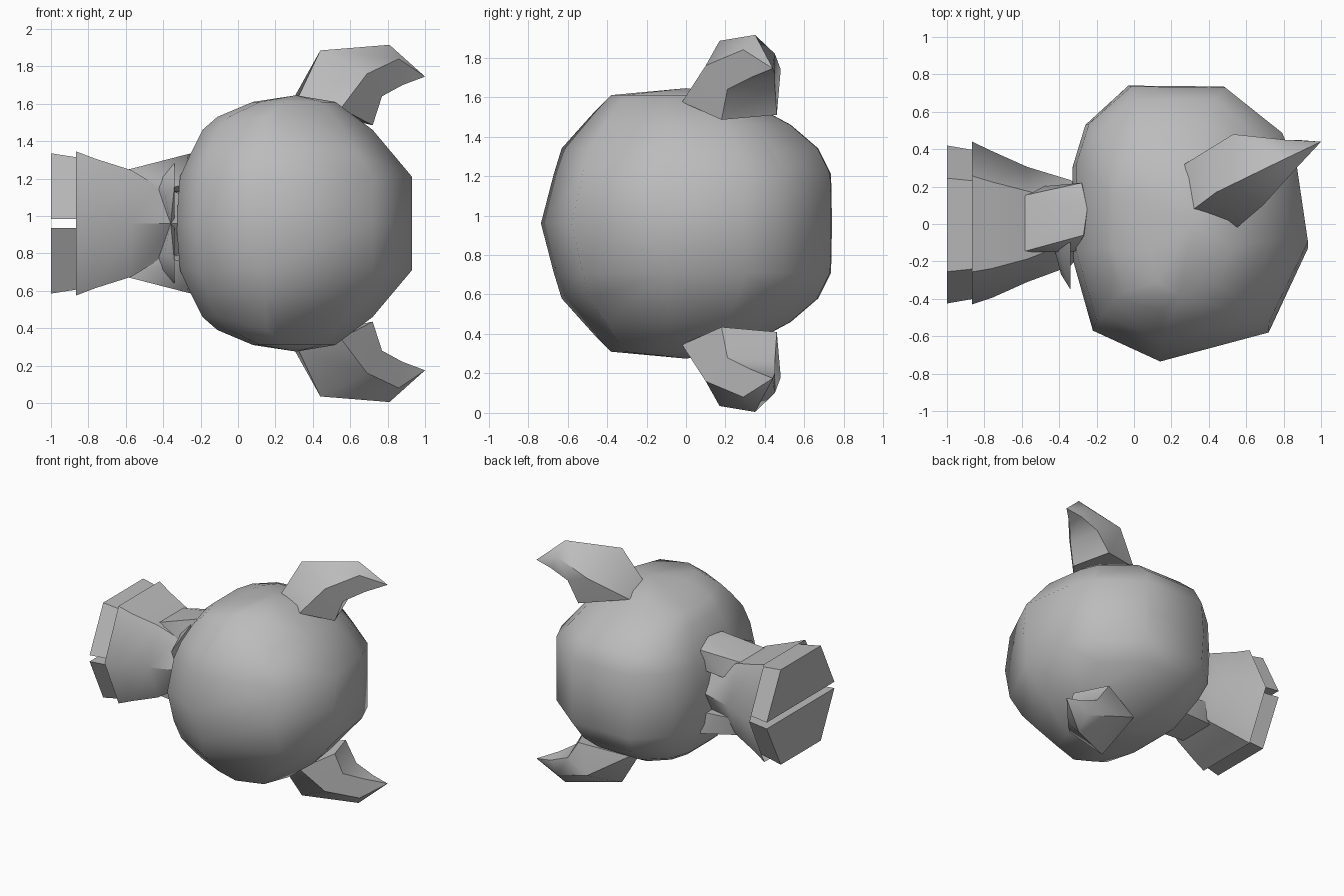
import bpy, bmesh, math

if "Cube" in bpy.data.objects:
    bpy.data.objects.remove(bpy.data.objects["Cube"])

MID = 0.96  # height of the mirror plane
grey = bpy.data.materials.new("plain_grey")
grey.diffuse_color = (0.5, 0.5, 0.5, 1)
grey.use_nodes = True
grey.node_tree.nodes["Principled BSDF"].inputs["Base Color"].default_value = grey.diffuse_color


def finish(name, bm, angle=50):
    bmesh.ops.recalc_face_normals(bm, faces=bm.faces)
    me = bpy.data.meshes.new(name)
    bm.to_mesh(me)
    bm.free()
    ob = bpy.data.objects.new(name, me)
    bpy.context.collection.objects.link(ob)
    me.materials.append(grey)
    bpy.ops.object.select_all(action='DESELECT')
    bpy.context.view_layer.objects.active = ob
    ob.select_set(True)
    bpy.ops.object.shade_smooth_by_angle(angle=math.radians(angle))
    return ob


def hull(name, pts, angle=50):
    bm = bmesh.new()
    for x, y, dz in pts:
        bm.verts.new((x, y, MID + dz))
    res = bmesh.ops.convex_hull(bm, input=bm.verts)
    loose = {v for v in res["geom_interior"] + res["geom_unused"]
             if isinstance(v, bmesh.types.BMVert)}
    bmesh.ops.delete(bm, geom=list(loose), context='VERTS')
    bmesh.ops.dissolve_limit(bm, angle_limit=math.radians(2),
                             verts=bm.verts, edges=bm.edges)
    return finish(name, bm, angle)


def loft(name, rings, tip=None, cap_start=False, cap_end=False, angle=50):
    bm = bmesh.new()
    vr = [[bm.verts.new((x, y, MID + dz)) for x, y, dz in r] for r in rings]
    n = len(vr[0])
    for a, b in zip(vr, vr[1:]):
        for i in range(n):
            j = (i + 1) % n
            bm.faces.new((a[i], a[j], b[j], b[i]))
    if cap_start:
        bm.faces.new(vr[0])
    if cap_end:
        bm.faces.new(vr[-1])
    if tip:
        t = bm.verts.new((tip[0], tip[1], MID + tip[2]))
        for i in range(n):
            bm.faces.new((vr[-1][i], vr[-1][(i + 1) % n], t))
    return finish(name, bm, angle)


def flip(pts, s):
    return [(x, y, s * dz) for x, y, dz in pts]


# Round head: one outline fitted into a box at each level
outline = [(0.14, -0.735), (-0.22, -0.57), (-0.33, -0.18), (-0.33, 0.3),
           (-0.26, 0.53), (-0.03, 0.74), (0.48, 0.735), (0.79, 0.48),
           (0.87, 0.29), (0.93, -0.13), (0.72, -0.58)]
levels = [(0.0, -0.33, 0.93, -0.735, 0.74), (0.25, -0.31, 0.93, -0.67, 0.735),
          (0.38, -0.25, 0.81, -0.63, 0.67), (0.5, -0.19, 0.72, -0.52, 0.53),
          (0.57, -0.11, 0.60, -0.46, 0.40), (0.65, 0.08, 0.52, -0.38, 0.25)]
pts = [(0.31, 0.0, 0.685), (0.31, 0.0, -0.685)]
for dz, x0, x1, y0, y1 in levels:
    for x, y in outline:
        px = x0 + (x + 0.33) / 1.26 * (x1 - x0)
        py = y0 + (y + 0.735) / 1.475 * (y1 - y0)
        pts += [(px, py, dz), (px, py, -dz)]
hull("head", pts, 60)

# Bent horns
base = [(0.55, -0.02, 0.615), (0.72, 0.18, 0.525), (0.62, 0.46, 0.55),
        (0.27, 0.32, 0.62), (0.32, 0.08, 0.67)]
bend = [(0.69, 0.10, 0.80), (0.77, 0.21, 0.68), (0.72, 0.45, 0.70),
        (0.53, 0.48, 0.78), (0.44, 0.17, 0.925)]
neck = [(0.86, 0.29, 0.88), (0.88, 0.33, 0.74), (0.87, 0.45, 0.76),
        (0.81, 0.45, 0.86), (0.81, 0.35, 0.955)]
for side, s in (("upper", 1), ("lower", -1)):
    loft(side + "_horn", [flip(r, s) for r in (base, bend, neck)],
         tip=(1.0, 0.44, s * 0.785), cap_start=True)


# Six-sided coat, open at the hem
def hexagon(x, y0, y1, h, nose=0.0):
    w = y1 - y0
    a, b = y0 + 0.2 * w, y1 - 0.21 * w
    return [(x + nose, y0, 0), (x, a, h), (x, b, h),
            (x + nose, y1, 0), (x, b, -h), (x, a, -h)]


loft("coat", [hexagon(-0.78, -0.36, 0.36, 0.33), hexagon(-0.865, -0.43, 0.44, 0.385),
              hexagon(-0.76, -0.395, 0.39, 0.345), hexagon(-0.57, -0.31, 0.305, 0.285),
              hexagon(-0.43, -0.225, 0.235, 0.2, 0.09),
              hexagon(-0.28, -0.15, 0.2, 0.15)],
     cap_start=True, cap_end=True)

for side, s in (("upper", 1), ("lower", -1)):
    # Half-hexagon legs with a narrow slot between them
    leg = []
    for x, k in ((-1.0, 1.0), (-0.76, 0.9)):
        leg += [(x, -0.425 * k, 0.025), (x, -0.255 * k, 0.375 * k),
                (x, 0.245 * k, 0.375 * k), (x, 0.42 * k, 0.025)]
    hull(side + "_leg", flip(leg, s), 40)
    # Arms raised towards the head
    arm = [(-0.6, -0.15, 0.285), (-0.6, 0.15, 0.285), (-0.5, -0.12, 0.15),
           (-0.5, 0.2, 0.15), (-0.27, -0.06, 0.37), (-0.25, 0.08, 0.375),
           (-0.28, 0.22, 0.33), (-0.32, -0.15, 0.2), (-0.25, -0.08, 0.18),
           (-0.26, 0.2, 0.17)]
    hull(side + "_arm", flip(arm, s))
    # Bow tie lobes
    bow = [(-0.36, -0.24, 0.0), (-0.34, -0.2, 0.02), (-0.34, -0.35, 0.2),
           (-0.34, -0.1, 0.32), (-0.42, -0.08, 0.26), (-0.435, -0.1, 0.19),
           (-0.39, -0.27, 0.15)]
    hull(side + "_bow_lobe", flip(bow, s))
